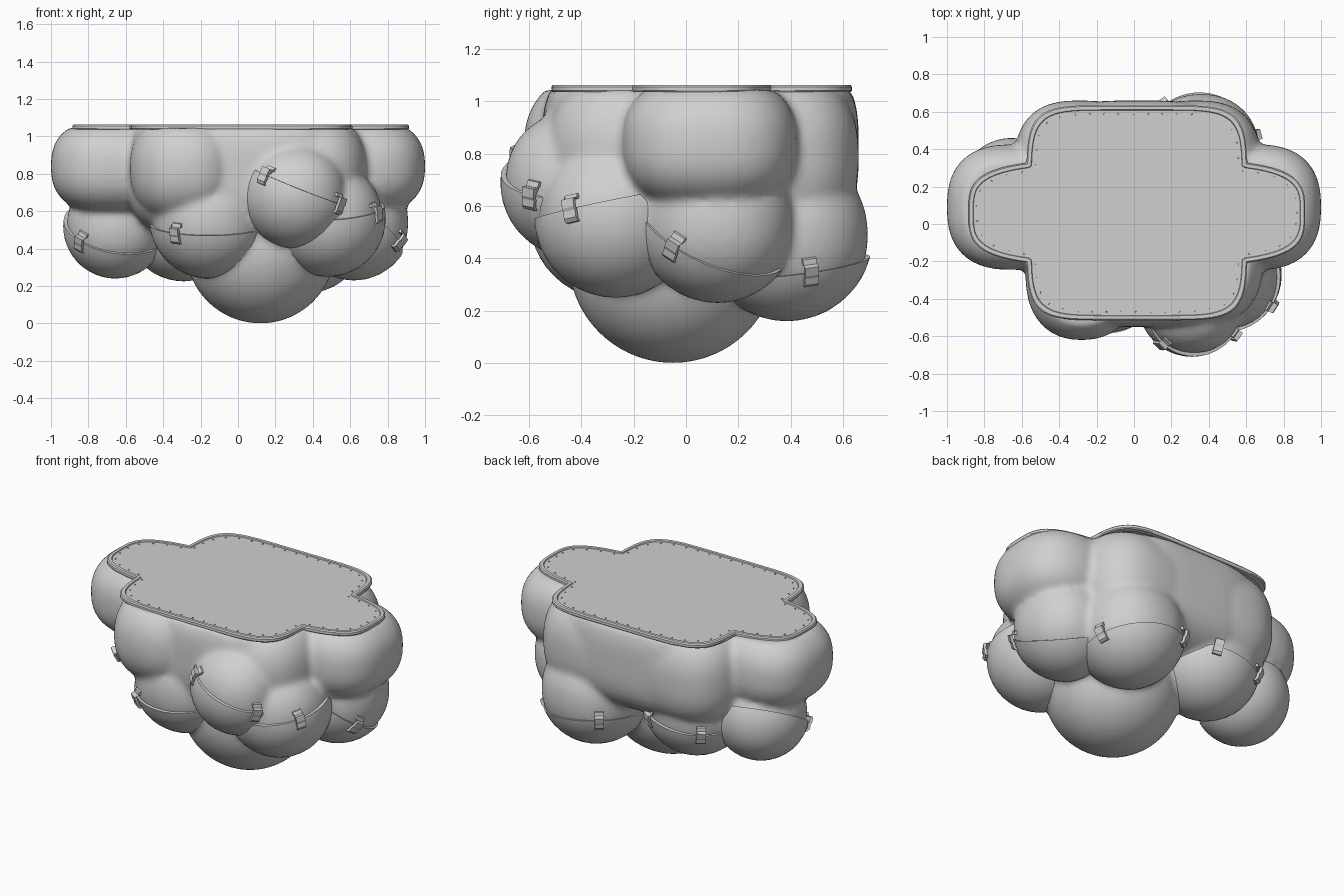
import bpy, bmesh, math
from mathutils import Vector, Matrix

cube = bpy.data.objects.get("Cube")
if cube:
    bpy.data.objects.remove(cube, do_unlink=True)

GREY = (0.63, 0.63, 0.63, 1)
grey = bpy.data.materials.new("light grey")
grey.use_nodes = True
grey.diffuse_color = GREY
grey.node_tree.nodes["Principled BSDF"].inputs["Base Color"].default_value = GREY


def finish(name, bm, angle=40):
    """Turn a bmesh into a named, shaded object."""
    bmesh.ops.recalc_face_normals(bm, faces=bm.faces)
    mesh = bpy.data.meshes.new(name)
    bm.to_mesh(mesh)
    bm.free()
    mesh.materials.append(grey)
    obj = bpy.data.objects.new(name, mesh)
    bpy.context.collection.objects.link(obj)
    bpy.ops.object.select_all(action='DESELECT')
    obj.select_set(True)
    bpy.context.view_layer.objects.active = obj
    bpy.ops.object.shade_smooth_by_angle(angle=math.radians(angle))
    return obj


def add_blob(bm, center, radii, power=2.0, ceiling=1.045):
    """Rounded lobe; a higher power makes it boxier. The top is cut flat."""
    made = bmesh.ops.create_icosphere(bm, subdivisions=5, radius=1)
    for v in made["verts"]:
        p = v.co / sum(abs(a) ** power for a in v.co) ** (1 / power)
        v.co = Vector(c + a * r for c, a, r in zip(center, p, radii))
        v.co.z = min(v.co.z, ceiling)


# Lower balls: centre, radius, seam height at centre, seam slope in x and y, clip targets
LIP = 0.02
balls = {
    "front": ((0.31, -0.42, 0.69), 0.29, 0.74, (-0.4, 0.05), [(0.14, -0.65), (0.55, -0.6)]),
    "front_right": ((-0.155, -0.28, 0.56), 0.32, 0.53, (0, 0.2), [(-0.36, -0.58)]),
    "front_left": ((0.48, -0.27, 0.56), 0.31, 0.612, (0.05, 0.2), [(0.76, -0.45)]),
    "left": ((0.62, 0.12, 0.54), 0.31, 0.49, (-0.51, -0.45), [(0.85, -0.04)]),
    "right": ((-0.655, 0.18, 0.52), 0.28, 0.51, (-0.18, 0.57), [(-0.83, 0.0)]),
    "back_left": ((0.36, 0.385, 0.49), 0.33, 0.367, (-0.117, 0.12), [(0.14, 0.67), (0.66, 0.48)]),
    "back_right": ((-0.29, 0.3, 0.54), 0.315, 0.51, (0.15, -0.1), [(-0.5, 0.56), (-0.13, 0.62)]),
}

# Cloud body: boxy core, end lobes, corner lobes and the upper parts of the balls
bm = bmesh.new()
add_blob(bm, (0.02, 0.055, 0.82), (0.61, 0.605, 0.38), 3.4)
for side in (-1, 1):
    add_blob(bm, (0.65 * side, 0.09, 0.84), (0.35, 0.335, 0.26), 2.5)
    add_blob(bm, (0.02 + 0.31 * side, 0.3, 0.79), (0.35, 0.36, 0.33), 2.6)
add_blob(bm, (-0.28, -0.27, 0.83), (0.3, 0.35, 0.3), 2.3)
add_blob(bm, (0.4, -0.2, 0.82), (0.29, 0.33, 0.3), 2.3)
add_blob(bm, (0.12, -0.05, 0.4), (0.4, 0.4, 0.4))
for center, r, *_ in balls.values():
    add_blob(bm, center, [r - LIP] * 3, 2.15)
body = finish("cloud_body", bm)
remesh = body.modifiers.new("merge", 'REMESH')
remesh.mode = 'VOXEL'
remesh.voxel_size = 0.02
remesh.use_smooth_shade = True
soften = body.modifiers.new("soften", 'SMOOTH')
soften.factor = 0.5
soften.iterations = 4


def make_bowl(name, center, r, normal, offset):
    """Lower shell of a ball, cut along its tilted seam, with a thick lip."""
    bm = bmesh.new()
    bmesh.ops.create_icosphere(bm, subdivisions=4, radius=r)
    bmesh.ops.translate(bm, verts=bm.verts, vec=center)
    hub = center + normal * offset
    bmesh.ops.bisect_plane(bm, geom=bm.verts[:] + bm.edges[:] + bm.faces[:],
                           plane_co=hub, plane_no=normal, clear_outer=True)
    rim = [e for e in bm.edges if e.is_boundary]
    out = bmesh.ops.extrude_edge_only(bm, edges=rim)["geom"]
    for v in (g for g in out if isinstance(g, bmesh.types.BMVert)):
        v.co = hub + (v.co - hub) * (1 - 2 * LIP / r)
    finish(name, bm)


def make_clip(name, point, out, up):
    """Bent metal clip that steps over the lip of a bowl."""
    side = up.cross(out)
    outer = [(-0.055, 0.008), (-0.04, 0.02), (-0.012, 0.02), (0.0, 0.026),
             (0.035, 0.026), (0.035, 0.0), (0.055, -0.008)]
    profile = outer + [(t, n - 0.016) for t, n in reversed(outer)]
    bm = bmesh.new()
    rows = [[bm.verts.new(point + up * t + out * n + side * w) for t, n in profile]
            for w in (-0.027, 0.027)]
    bm.faces.new(rows[0])
    bm.faces.new(rows[1])
    for i in range(len(profile)):
        j = (i + 1) % len(profile)
        bm.faces.new((rows[0][i], rows[0][j], rows[1][j], rows[1][i]))
    finish(name, bm, 20)


for name, (center, r, height, slope, targets) in balls.items():
    c = Vector(center)
    normal = Vector((-slope[0], -slope[1], 1)).normalized()
    offset = (height - c.z) * normal.z
    make_bowl(name + "_bowl", c, r, normal, offset)
    hub = c + normal * offset
    for i, (x, y) in enumerate(targets):
        spoke = Vector((x - hub.x, y - hub.y, 0))
        spoke.z = spoke.x * slope[0] + spoke.y * slope[1]
        point = hub + spoke.normalized() * math.sqrt(r * r - offset * offset)
        out = (point - c).normalized()
        up = (normal - out * normal.dot(out)).normalized()
        make_clip(f"{name}_clip_{i + 1}", point, out, up)


def outline(inset, count=240):
    """Cross-shaped plan: a wide deck joined with narrow end lobes."""
    points = []
    for i in range(count):
        a = 2 * math.pi * i / count
        reach = 0
        for hx, hy, p in ((0.59, 0.575, 6), (0.9, 0.285, 3.6)):
            k = abs(math.cos(a) / (hx - inset)) ** p + abs(math.sin(a) / (hy - inset)) ** p
            reach = max(reach, k ** (-1 / p))
        points.append((0.015 + reach * math.cos(a), 0.06 + reach * math.sin(a)))
    return points


# Deck rim: a section swept round the plan
bm = bmesh.new()
section = [(0.03, 1.036), (0.004, 1.036), (0, 1.042), (0, 1.056), (0.006, 1.063),
           (0.024, 1.063), (0.03, 1.05)]
rings = [[bm.verts.new((x, y, z)) for x, y in outline(inset)] for inset, z in section]
for lower, upper in zip(rings, rings[1:] + rings[:1]):
    for i in range(len(lower)):
        j = (i + 1) % len(lower)
        bm.faces.new((lower[i], lower[j], upper[j], upper[i]))
finish("deck_rim", bm, 30)

# Flat deck panel inside the rim
bm = bmesh.new()
panel = bm.faces.new([bm.verts.new((x, y, 1.046)) for x, y in outline(0.027)])
raised = bmesh.ops.extrude_face_region(bm, geom=[panel])["geom"]
for v in (g for g in raised if isinstance(g, bmesh.types.BMVert)):
    v.co.z = 1.057
finish("deck_panel", bm, 30)

# Small rivets evenly spaced inside the rim
bm = bmesh.new()
last = None
for x, y in outline(0.045, 720):
    spot = Vector((x, y, 1.058))
    if last is None or (spot - last).length > 0.075:
        bmesh.ops.create_cone(bm, cap_ends=True, segments=6, radius1=0.005, radius2=0.004,
                              depth=0.006, matrix=Matrix.Translation(spot))
        last = spot
finish("deck_rivets", bm)
